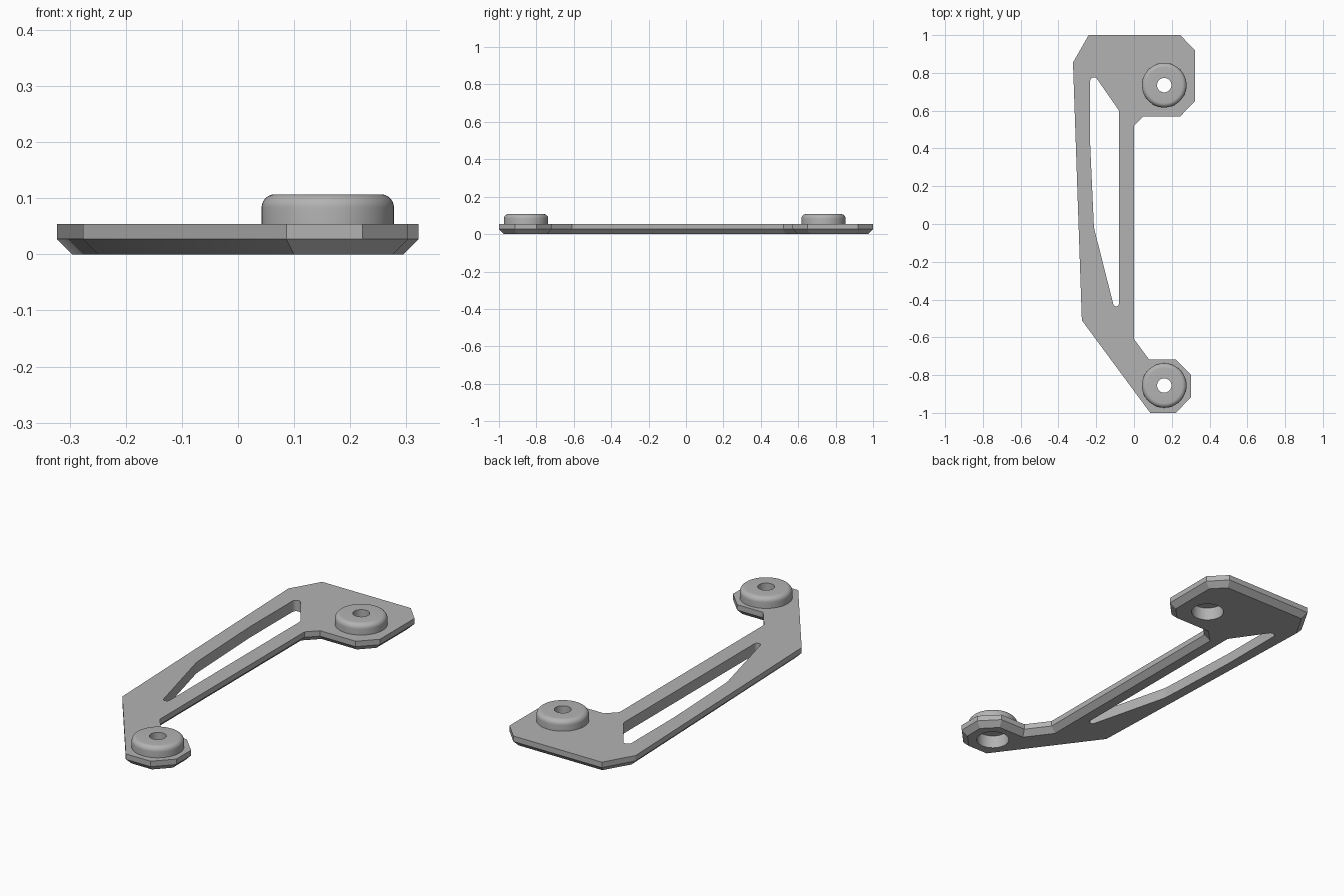
import bpy, bmesh, math
from mathutils import Vector

if "Cube" in bpy.data.objects:
    bpy.data.objects.remove(bpy.data.objects["Cube"])

PLATE_TOP, CHAMFER = 0.054, 0.027
BOSS_TOP, BOSS_R, FILLET = 0.107, 0.118, 0.024
BORE_R, RECESS_R, RECESS_TOP = 0.038, 0.076, 0.065
BOSSES = [(0.16, 0.735), (0.16, -0.855)]
SEGMENTS = 48

grey = bpy.data.materials.new("plain grey")
grey.use_nodes = True
grey.diffuse_color = (0.45, 0.45, 0.45, 1)
grey.node_tree.nodes["Principled BSDF"].inputs["Base Color"].default_value = (0.45, 0.45, 0.45, 1)


def make_object(name, bm):
    bmesh.ops.recalc_face_normals(bm, faces=bm.faces)
    mesh = bpy.data.meshes.new(name)
    bm.to_mesh(mesh)
    bm.free()
    mesh.materials.append(grey)
    obj = bpy.data.objects.new(name, mesh)
    bpy.context.collection.objects.link(obj)
    return obj


def activate(obj):
    bpy.ops.object.select_all(action="DESELECT")
    obj.select_set(True)
    bpy.context.view_layer.objects.active = obj


def inset(points, d):
    """Mitred inward offset of a clockwise outline."""
    pts = [Vector(p) for p in points]
    out = []
    for i, p in enumerate(pts):
        a = (p - pts[i - 1]).normalized()
        b = (pts[(i + 1) % len(pts)] - p).normalized()
        na, nb = Vector((a.y, -a.x)), Vector((b.y, -b.x))
        out.append(p + (na + nb) * d / (1 + na.dot(nb)))
    return out


def rounded(corners, steps=8):
    """Outline from (x, y, radius) corners with true arc fillets."""
    out = []
    for i, (x, y, r) in enumerate(corners):
        p = Vector((x, y))
        a = (Vector(corners[i - 1][:2]) - p).normalized()
        b = (Vector(corners[(i + 1) % len(corners)][:2]) - p).normalized()
        half = a.angle(b) / 2
        centre = p + (a + b).normalized() * r / math.sin(half)
        start = p + a * r / math.tan(half) - centre
        end = p + b * r / math.tan(half) - centre
        sweep = math.pi - 2 * half
        for k in range(steps + 1):
            t = k / steps
            out.append(centre + (start * math.sin((1 - t) * sweep)
                                 + end * math.sin(t * sweep)) / math.sin(sweep))
    return out


def loft(name, rings):
    """Solid through matching (outline, z) rings."""
    bm = bmesh.new()
    loops = [[bm.verts.new((p[0], p[1], z)) for p in pts] for pts, z in rings]
    for low, high in zip(loops, loops[1:]):
        for i in range(len(low)):
            bm.faces.new((low[i - 1], low[i], high[i], high[i - 1]))
    bm.faces.new(loops[0])
    bm.faces.new(loops[-1])
    return make_object(name, bm)


def circle(cx, cy, r):
    angles = [math.tau * i / SEGMENTS for i in range(SEGMENTS)]
    return [(cx + r * math.cos(a), cy + r * math.sin(a)) for a in angles]


def cut(obj, outline):
    cutter = loft("cutter", [(outline, -0.1), (outline, 0.2)])
    cutter.hide_render = True
    mod = obj.modifiers.new("cut", "BOOLEAN")
    mod.operation, mod.solver, mod.object = "DIFFERENCE", "EXACT", cutter
    activate(obj)
    bpy.ops.object.modifier_apply(modifier=mod.name)
    bpy.data.objects.remove(cutter)


# Bracket plate, chamfered around its lower rim
outline = [(-0.24, 1), (0.245, 1), (0.322, 0.92), (0.322, 0.65), (0.245, 0.57),
           (0.05, 0.57), (0, 0.52), (0, -0.61), (0.08, -0.717), (0.222, -0.717),
           (0.303, -0.8), (0.303, -0.915), (0.222, -1), (0.086, -1),
           (-0.276, -0.51), (-0.323, 0.855)]
plate = loft("bracket_plate", [(inset(outline, CHAMFER), 0), (outline, CHAMFER),
                               (outline, PLATE_TOP)])

# Long weight-saving slot and the recesses under the bosses
cut(plate, rounded([(-0.232, 0.82, 0.02), (-0.079, 0.6, 0.02), (-0.079, -0.545, 0.0155),
                    (-0.212, -0.02, 0.2), (-0.232, 0.42, 1.0)]))
for x, y in BOSSES:
    cut(plate, circle(x, y, RECESS_R))

# Rounded mounting bosses with a through bore
for name, (x, y) in zip(("back_boss", "front_boss"), BOSSES):
    profile = [(RECESS_R, PLATE_TOP), (RECESS_R, RECESS_TOP), (BORE_R, RECESS_TOP),
               (BORE_R, BOSS_TOP)]
    for k in range(9):
        a = math.pi / 2 * (1 - k / 8)
        profile.append((BOSS_R - FILLET + FILLET * math.cos(a),
                        BOSS_TOP - FILLET + FILLET * math.sin(a)))
    profile.append((BOSS_R, PLATE_TOP))
    bm = bmesh.new()
    rings = [[bm.verts.new((*p, z)) for p in circle(x, y, r)] for r, z in profile]
    for j, ring in enumerate(rings):
        last = rings[j - 1]
        for i in range(SEGMENTS):
            bm.faces.new((last[i - 1], last[i], ring[i], ring[i - 1]))
    make_object(name, bm)

# Smooth the round walls, keep the plate edges crisp
for obj in bpy.context.collection.objects:
    if obj.name in ("bracket_plate", "back_boss", "front_boss"):
        activate(obj)
        bpy.ops.object.shade_smooth_by_angle(angle=math.radians(25))
